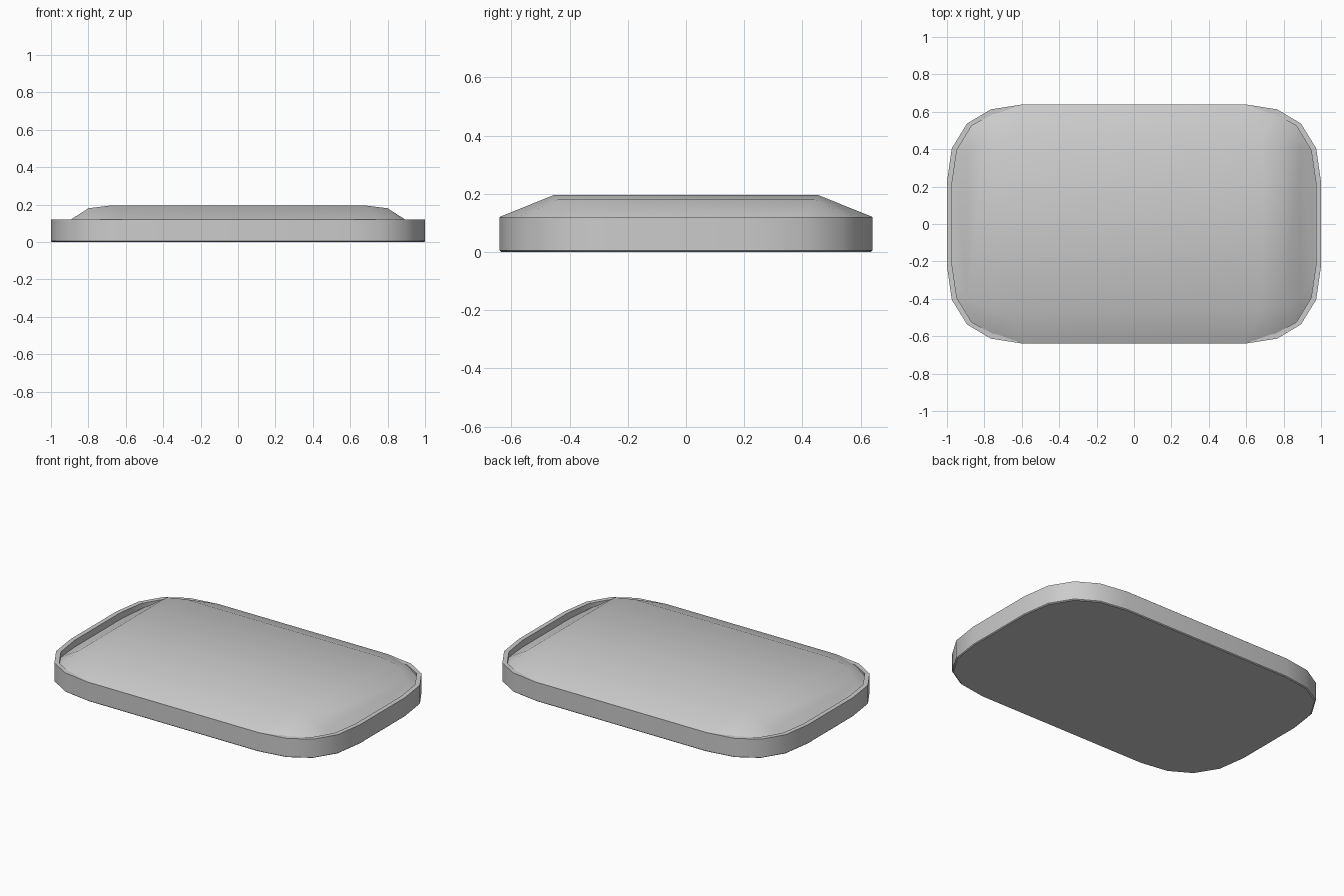
import bpy, bmesh

if "Cube" in bpy.data.objects:
    bpy.data.objects.remove(bpy.data.objects["Cube"])

def outline(quarter, z):
    """Mirror a quarter outline (long side to end) into a full anticlockwise loop."""
    q = [(x, y) for x, y in reversed(quarter)]
    pts = q + [(-x, y) for x, y in reversed(q)]
    pts += [(-x, -y) for x, y in q] + [(x, -y) for x, y in reversed(q)]
    return [(x, y, z) for x, y in pts]

def finish(name, bm, angle):
    bmesh.ops.recalc_face_normals(bm, faces=bm.faces)
    me = bpy.data.meshes.new(name)
    bm.to_mesh(me)
    bm.free()
    ob = bpy.data.objects.new(name, me)
    bpy.context.collection.objects.link(ob)
    bpy.ops.object.select_all(action='DESELECT')
    ob.select_set(True)
    bpy.context.view_layer.objects.active = ob
    bpy.ops.object.shade_smooth_by_angle(angle=angle)
    return ob

outer = [(.59, .64), (.765, .613), (.893, .537), (.974, .405), (1.0, .225)]
inner = [(.59, .615), (.755, .587), (.868, .525), (.947, .395), (.972, .225)]
base = [(x - .005, y - .005) for x, y in outer]

# Tray: flat bottom, upright wall, thin rim and inner wall
bm = bmesh.new()
rings = [[bm.verts.new(p) for p in outline(q, z)]
         for q, z in ((base, 0), (outer, .005), (outer, .12), (inner, .12), (inner, .03))]
for a, b in zip(rings, rings[1:]):
    for i in range(len(a)):
        j = (i + 1) % len(a)
        bm.faces.new((a[i], a[j], b[j], b[i]))
bm.faces.new(rings[0][::-1])
bm.faces.new(rings[-1])
finish("tray", bm, 0.6)

# Cushion: padded sheet, sloping to the rim at the sides and below it at the ends
edge = [(.59, .639, .121), (.762, .61, .105), (.89, .535, .087), (.97, .404, .072), (.994, .225, .068)]
crest = [(.68, .455, .195), (.80, .44, .18), (.89, .40, .122), (.955, .30, .085), (.994, .12, .068)]
bm = bmesh.new()
columns = []
for s in (-1, 1):
    half = []
    for (ex, ey, ez), (cx, cy, cz) in zip(edge, crest):
        half.append([bm.verts.new(p) for p in (
            (s * ex, -ey, ez), (s * cx, -cy, cz), (s * cx, cy, cz), (s * ex, ey, ez))])
    columns += half[::-1] if s < 0 else half
for a, b in zip(columns, columns[1:]):
    for i in range(3):
        bm.faces.new((a[i], b[i], b[i + 1], a[i + 1]))
bmesh.ops.triangulate(bm, faces=[f for f in bm.faces if abs(f.calc_center_median().x) > .6])
cushion = finish("cushion", bm, 0.8)
if sum(p.normal.z for p in cushion.data.polygons) < 0:
    cushion.data.flip_normals()
